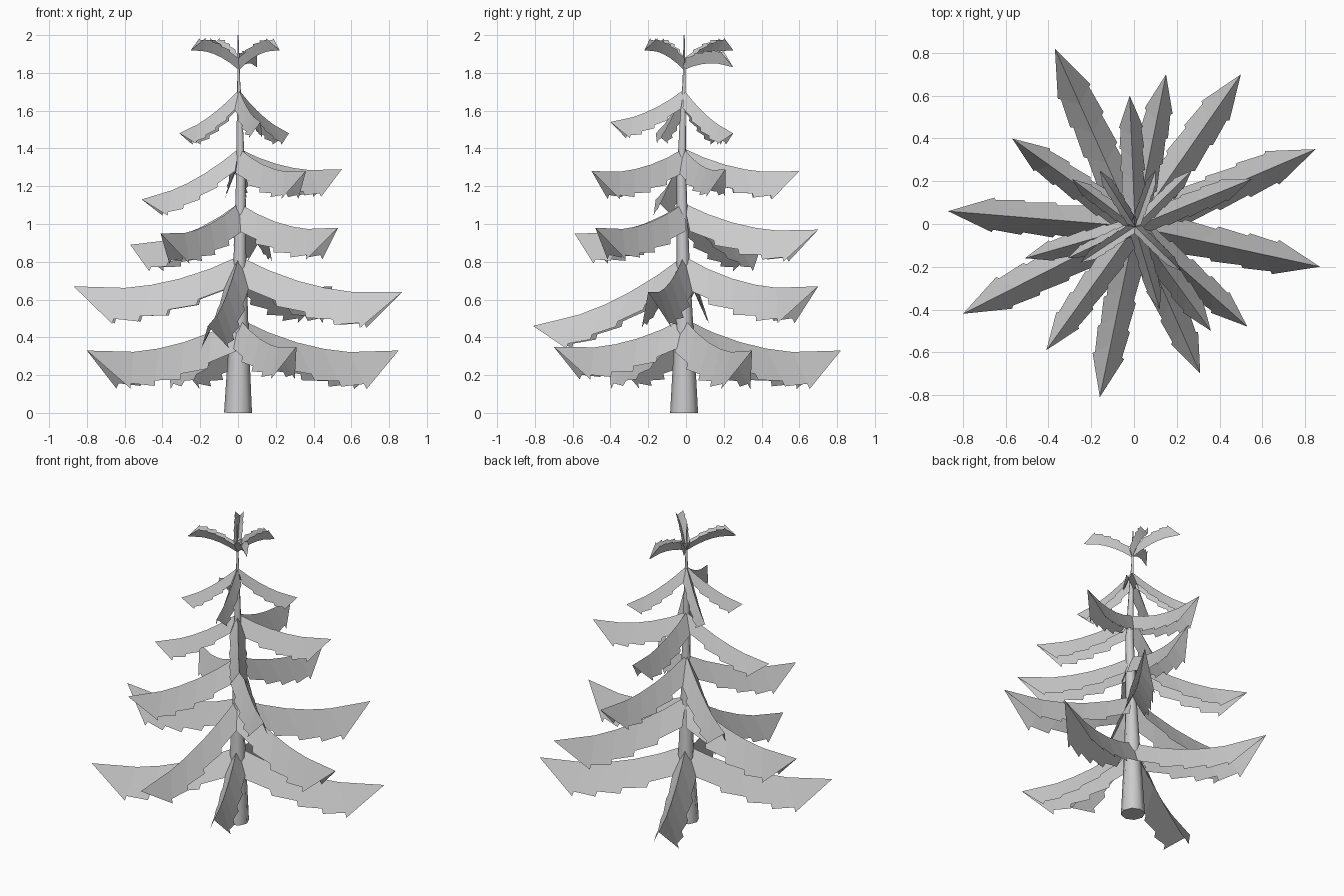
import bpy, bmesh, math
from mathutils import Vector

default = bpy.data.objects.get("Cube")
if default:
    bpy.data.objects.remove(default)


def finish(bm, name):
    mesh = bpy.data.meshes.new(name)
    bm.to_mesh(mesh)
    bm.free()
    obj = bpy.data.objects.new(name, mesh)
    bpy.context.collection.objects.link(obj)


# Trunk: tapered, slightly bent tube
def make_trunk(points, radii):
    curve = bpy.data.curves.new("trunk_path", "CURVE")
    curve.dimensions = "3D"
    curve.bevel_depth = 1.0
    curve.bevel_resolution = 2
    curve.use_fill_caps = True
    spline = curve.splines.new("POLY")
    spline.points.add(len(points) - 1)
    for point, co, radius in zip(spline.points, points, radii):
        point.co = (*co, 1)
        point.radius = radius
    obj = bpy.data.objects.new("trunk", curve)
    bpy.context.collection.objects.link(obj)
    bpy.ops.object.select_all(action="DESELECT")
    obj.select_set(True)
    bpy.context.view_layer.objects.active = obj
    bpy.ops.object.convert(target="MESH")
    bpy.ops.object.shade_smooth_by_angle(angle=math.radians(60))


make_trunk(
    [(0, -0.01, 0), (0.005, -0.01, 0.4), (0.01, -0.015, 0.8), (0.015, -0.024, 1.25),
     (0.008, -0.016, 1.6), (0.004, -0.01, 1.75), (0, -0.01, 2)],
    [0.074, 0.052, 0.034, 0.025, 0.014, 0.008, 0.003])

# Branch: folded ridge with side flaps cut into overlapping tufts
STOPS = [0, 0.18, 0.36, 0.53, 0.69, 1]
INNER = [0.9, 1.0, 1.02, 1.02, 1.0]
OUTER = [0.84, 0.86, 0.87, 0.86, 0]


def make_branch(name, base, tip, flip):
    base, tip = Vector(base), Vector(tip)
    out = Vector((tip.x - base.x, tip.y - base.y, 0))
    length = out.length
    out.normalize()
    side = Vector((-out.y, out.x, 0))
    sag = length * (0.1 if flip < 0 else 0.077)
    drop = 0.07 if flip < 0 else length * 0.165 + 0.045

    def ridge(t):
        p = base.lerp(tip, t)
        p.z -= flip * 4 * sag * t * (1 - t)
        return p

    def flap(t, size, sign):
        p = ridge(t)
        p += side * sign * size * length * 0.092
        p += out * size * length * 0.07
        p.z -= flip * size * drop
        return p

    bm = bmesh.new()
    for i in range(len(INNER)):
        t0, t1 = STOPS[i], STOPS[i + 1]
        a, b = bm.verts.new(ridge(t0)), bm.verts.new(ridge(t1))
        for sign in (-1, 1):
            c = bm.verts.new(flap(t0, INNER[i], sign))
            corners = [a, c]
            if OUTER[i]:
                corners.append(bm.verts.new(flap(t1, OUTER[i], sign)))
            corners.append(b)
            if sign * flip > 0:
                corners.reverse()
            bm.faces.new(corners)
    finish(bm, name)


# Tiers: apex height, fold direction, branch tips
TIERS = [
    ("bottom", 0.5, 1, [(0.85, 0.35, 0.33), (-0.37, 0.82, 0.33),
                        (-0.80, -0.42, 0.33), (0.31, -0.70, 0.35)]),
    ("lower", 0.83, 1, [(0.87, -0.20, 0.64), (0.50, 0.70, 0.67),
                        (-0.87, 0.06, 0.67), (-0.16, -0.81, 0.46)]),
    ("middle", 1.11, 1, [(0.53, -0.48, 0.98), (0.15, 0.70, 0.97),
                         (-0.57, 0.40, 0.89), (-0.41, -0.59, 0.95)]),
    ("upper", 1.40, 1, [(0.55, 0.21, 1.29), (-0.02, 0.60, 1.28),
                        (-0.51, -0.16, 1.13), (0.36, -0.50, 1.28)]),
    ("high", 1.71, 1, [(0.27, 0.25, 1.48), (-0.29, 0.21, 1.48),
                       (-0.31, -0.16, 1.48), (0.12, -0.40, 1.54)]),
    ("crown", 1.815, -1, [(0.22, -0.22, 1.92), (0.10, 0.25, 1.83),
                          (-0.16, 0.25, 1.92), (-0.25, -0.18, 1.92)]),
]
for tier, apex, flip, tips in TIERS:
    for n, tip in enumerate(tips, 1):
        make_branch(f"{tier}_branch_{n}", (0.005, -0.012, apex), tip, flip)
